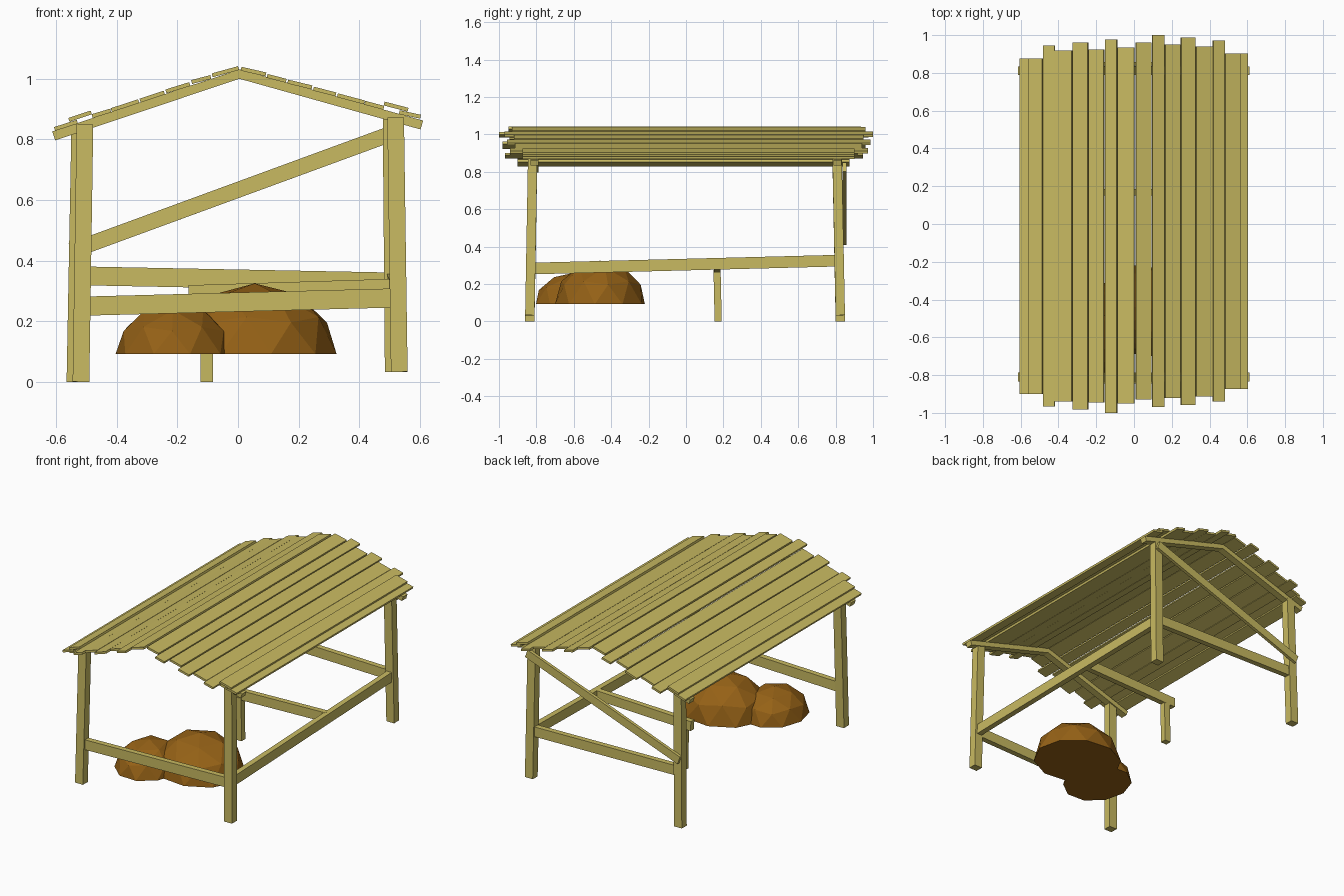
import bpy, bmesh, math, random
from mathutils import Vector, Matrix

if "Cube" in bpy.data.objects:
    bpy.data.objects.remove(bpy.data.objects["Cube"])

random.seed(4)


def material(name, rgb):
    m = bpy.data.materials.new(name)
    m.diffuse_color = (*rgb, 1)
    m.use_nodes = True
    m.node_tree.nodes["Principled BSDF"].inputs["Base Color"].default_value = m.diffuse_color
    return m


WOOD = material("wood", (0.58, 0.49, 0.12))
STRAW = material("straw", (0.30, 0.12, 0.008))


def finish(bm, name, mat):
    bmesh.ops.recalc_face_normals(bm, faces=bm.faces[:])
    me = bpy.data.meshes.new(name)
    bm.to_mesh(me)
    bm.free()
    me.materials.append(mat)
    ob = bpy.data.objects.new(name, me)
    bpy.context.collection.objects.link(ob)
    return ob


def beam(name, p, q, width, height, up=(0, 0, 1)):
    """Box from p to q; height is measured along 'up', width across it."""
    p, q = Vector(p), Vector(q)
    d = (q - p).normalized()
    side = d.cross(Vector(up)).normalized()
    top = side.cross(d)
    rot = Matrix((d, side, top)).transposed().to_4x4()
    bm = bmesh.new()
    bmesh.ops.create_cube(bm, size=1)
    bmesh.ops.scale(bm, vec=((q - p).length, width, height), verts=bm.verts)
    bmesh.ops.transform(bm, matrix=Matrix.Translation((p + q) / 2) @ rot, verts=bm.verts)
    return finish(bm, name, WOOD)


# Corner posts, slightly leaning; the right pair starts higher
posts = {
    "front_left_post": ((-0.518, -0.835, 0.0), (-0.505, -0.82, 0.85)),
    "back_left_post": ((-0.538, 0.825, 0.0), (-0.522, 0.808, 0.845)),
    "front_right_post": ((0.532, -0.835, 0.033), (0.52, -0.82, 0.872)),
    "back_right_post": ((0.512, 0.825, 0.033), (0.505, 0.808, 0.875)),
}
for name, (p, q) in posts.items():
    beam(name, p, q, 0.055, 0.05, up=(0, 1, 0))

# Short inner post carrying the middle rail
beam("short_post", (-0.103, 0.172, 0), (-0.103, 0.166, 0.275), 0.042, 0.038, up=(0, 1, 0))

# Low rails and the diagonal back brace
beam("front_rail", (-0.51, -0.828, 0.25), (0.52, -0.828, 0.277), 0.035, 0.063)
beam("back_rail", (-0.52, 0.818, 0.35), (0.50, 0.818, 0.33), 0.035, 0.062)
beam("right_rail", (0.527, -0.82, 0.283), (0.508, 0.815, 0.325), 0.035, 0.062)
beam("middle_rail", (-0.163, 0.168, 0.289), (0.51, 0.168, 0.31), 0.035, 0.06)
beam("back_brace", (-0.55, 0.849, 0.432), (0.525, 0.847, 0.826), 0.02, 0.052)

# Bent rafters at both ends
outline = [(-0.603, 0.797), (0.005, 1.0), (0.602, 0.833),
           (0.611, 0.862), (0.005, 1.031), (-0.613, 0.826)]
for name, y in (("front_rafter", -0.81), ("back_rafter", 0.81)):
    bm = bmesh.new()
    face = bm.faces.new([bm.verts.new((x, y - 0.0225, z)) for x, z in outline])
    ext = bmesh.ops.extrude_face_region(bm, geom=[face])
    bmesh.ops.translate(bm, vec=(0, 0.045, 0),
                        verts=[v for v in ext["geom"] if isinstance(v, bmesh.types.BMVert)])
    finish(bm, name, WOOD)


# Roof planks: x from, x to, y from, y to, lift
def roof_z(x):
    return 1.030 - (0.335 if x < 0 else 0.275) * abs(x)


planks = [
    (-0.605, -0.530, -0.90, 0.875, 0), (-0.558, -0.484, -0.90, 0.875, 0.015),
    (-0.481, -0.420, -0.967, 0.945, 0), (-0.418, -0.328, -0.94, 0.918, 0),
    (-0.323, -0.243, -0.982, 0.96, 0), (-0.238, -0.159, -0.945, 0.925, 0),
    (-0.153, -0.090, -1.0, 0.977, 0), (-0.085, 0.002, -0.95, 0.935, 0),
    (0.010, 0.092, -0.93, 0.96, 0), (0.096, 0.159, -0.97, 1.0, 0),
    (0.164, 0.244, -0.92, 0.95, 0), (0.249, 0.323, -0.957, 0.987, 0),
    (0.328, 0.417, -0.914, 0.94, 0), (0.418, 0.481, -0.94, 0.972, 0),
    (0.482, 0.561, -0.873, 0.902, 0.015), (0.532, 0.602, -0.873, 0.902, 0),
]
for i, (x0, x1, y0, y1, lift) in enumerate(planks):
    tilt = random.uniform(0, 0.005)
    z0, z1 = roof_z(x0) + lift, roof_z(x1) + lift
    if x0 < -0.01:
        z0 += tilt
    else:
        z1 += tilt
    c = Vector(((x0 + x1) / 2, 0, (z0 + z1) / 2 + 0.006))
    normal = Vector((z0 - z1, 0, x1 - x0)).normalized()
    beam(f"roof_plank_{i + 1}", c + Vector((0, y0, 0)), c + Vector((0, y1, 0)),
         math.hypot(x1 - x0, z1 - z0), 0.013, up=normal)


# Low-poly mounds: halved icospheres with a flat underside
def mound(name, centre, radii, turn):
    bm = bmesh.new()
    bmesh.ops.create_icosphere(bm, subdivisions=2, radius=1)
    bmesh.ops.rotate(bm, matrix=Matrix.Rotation(turn, 3, "Z"), verts=bm.verts)
    geom = bm.verts[:] + bm.edges[:] + bm.faces[:]
    bmesh.ops.bisect_plane(bm, geom=geom, dist=1e-4, plane_co=(0, 0, 0),
                           plane_no=(0, 0, -1), clear_outer=True)
    bmesh.ops.holes_fill(bm, edges=[e for e in bm.edges if e.is_boundary])
    bmesh.ops.scale(bm, vec=radii, verts=bm.verts)
    bmesh.ops.translate(bm, vec=centre, verts=bm.verts)
    finish(bm, name, STRAW)


mound("large_mound", (0.055, -0.46, 0.092), (0.272, 0.245, 0.233), 0.2)
mound("small_mound", (-0.21, -0.59, 0.092), (0.194, 0.22, 0.17), 0.9)
